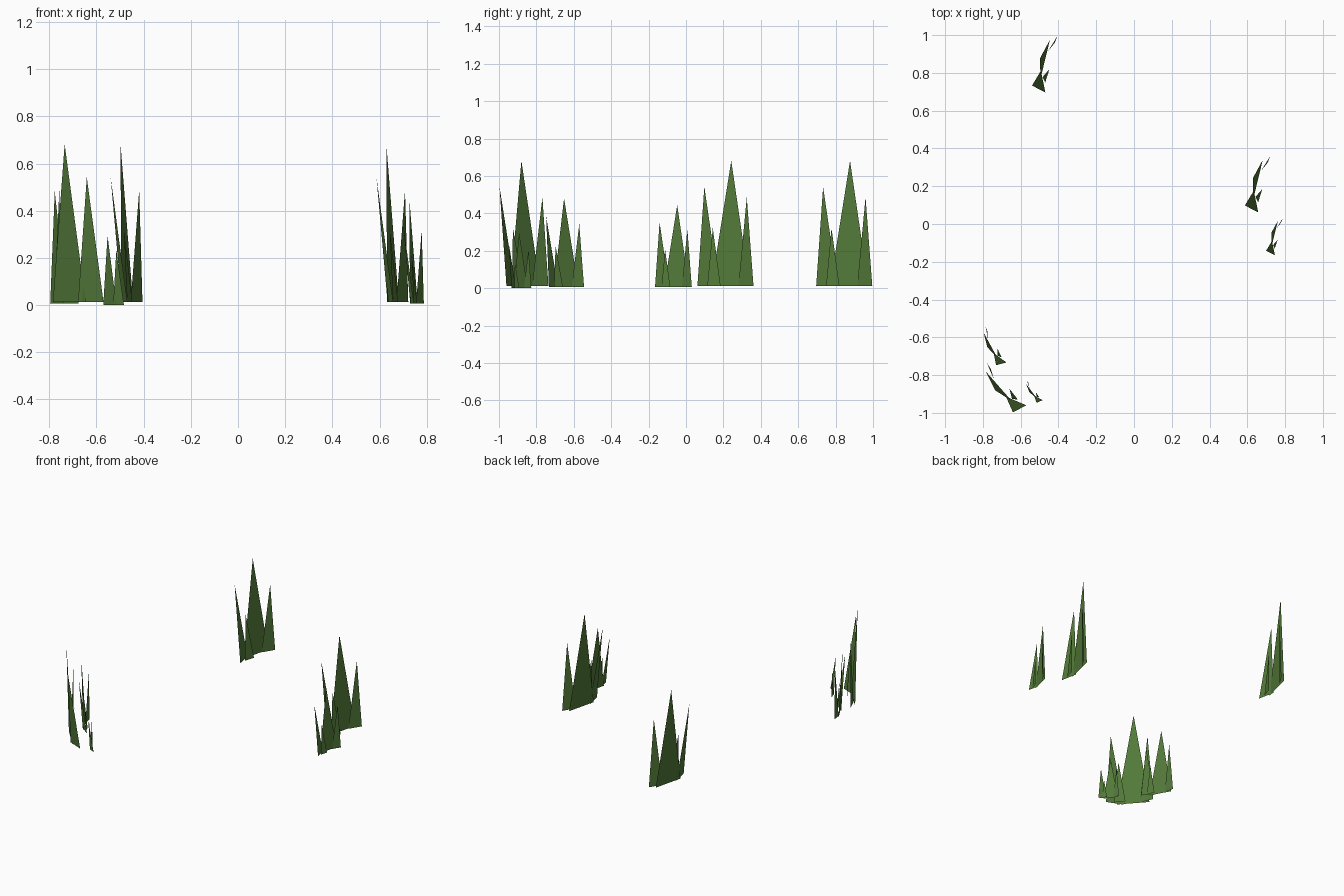
import bpy
import bmesh
from mathutils import Matrix, Vector

cube = bpy.data.objects.get("Cube")
if cube:
    bpy.data.objects.remove(cube, do_unlink=True)

# Single leaf colour
leaf = bpy.data.materials.new("leaf green")
leaf.use_nodes = True
colour = (0.085, 0.19, 0.041, 1)
leaf.diffuse_color = colour
bsdf = next(n for n in leaf.node_tree.nodes if n.type == "BSDF_PRINCIPLED")
bsdf.inputs["Base Color"].default_value = colour
bsdf.inputs["Roughness"].default_value = 0.9

# Blades of one tuft, measured from the tallest tip:
# base start (x, y), base end (x, y), tip (x, y, height)
BLADES = [
    ((0.029, -0.181), (0.005, -0.066), (-0.042, -0.144, 0.53)),
    ((0.028, -0.128), (0.050, -0.057), (0.014, -0.099, 0.31)),
    ((0.003, -0.107), (0.053, 0.098), (0.0, 0.0, 0.67)),
    ((0.043, 0.038), (0.093, 0.119), (0.079, 0.083, 0.475)),
]


def add_tuft(name, location, turn, size):
    """Flat pointed blades, turned and scaled as one clump."""
    bm = bmesh.new()
    for start, end, tip in BLADES:
        corners = [Vector((*start, 0)), Vector((*end, 0)), Vector(tip)]
        bm.faces.new([bm.verts.new(c) for c in corners])
    bm.transform(Matrix.Rotation(turn, 4, "Z") @ Matrix.Scale(size, 4))
    mesh = bpy.data.meshes.new(name)
    bm.to_mesh(mesh)
    bm.free()
    mesh.materials.append(leaf)
    tuft = bpy.data.objects.new(name, mesh)
    tuft.location = location
    bpy.context.collection.objects.link(tuft)


# Scattered tufts: name, position of tallest tip, turn in radians, size
TUFTS = [
    ("grass_tuft_back", (-0.498, 0.877, 0.012), 0, 1),
    ("grass_tuft_left", (0.629, 0.242, 0.012), 0, 1),
    ("grass_tuft_left_small", (0.727, -0.047, 0.006), 0, 0.655),
    ("grass_tuft_front", (-0.735, -0.88, 0.012), 0.96, 1),
    ("grass_tuft_front_medium", (-0.777, -0.652, 0.006), 0.74, 0.71),
    ("grass_tuft_front_small", (-0.553, -0.892, 0), 0.88, 0.44),
]
for tuft in TUFTS:
    add_tuft(*tuft)
